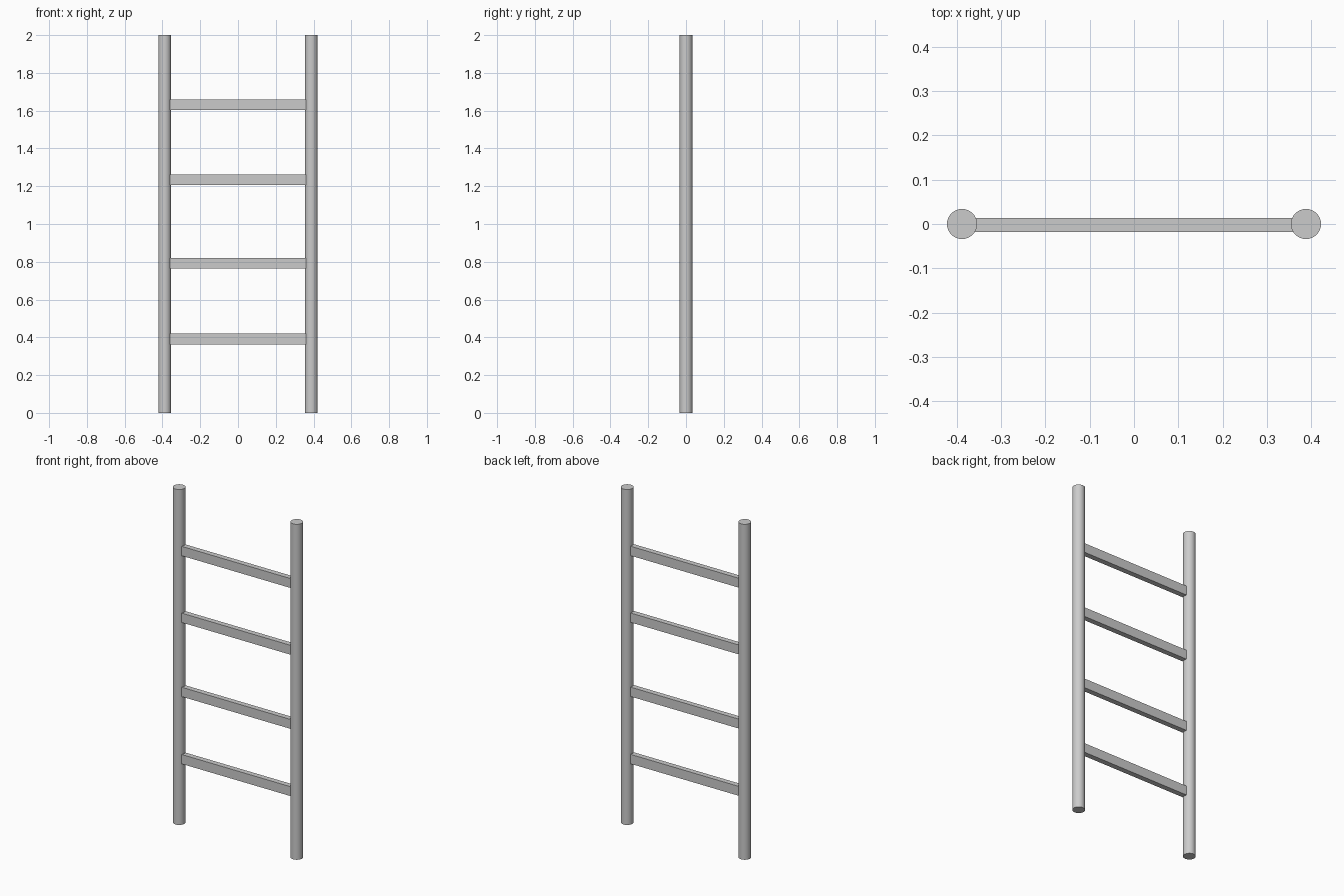
import bpy

if "Cube" in bpy.data.objects:
    bpy.data.objects.remove(bpy.data.objects["Cube"])

RAIL_X, RAIL_R, HEIGHT = 0.388, 0.034, 2.0
RUNG_Y, RUNG_T, RUNG_H, RUNG_LEN = -0.002, 0.032, 0.056, 0.73


def add_rail(name, x):
    bpy.ops.mesh.primitive_cylinder_add(vertices=32, radius=RAIL_R, depth=HEIGHT,
                                        location=(x, 0, HEIGHT / 2))
    bpy.context.object.name = name
    bpy.ops.object.shade_smooth_by_angle()


def add_rung(name, z):
    bpy.ops.mesh.primitive_cube_add(size=1, location=(0, RUNG_Y, z))
    rung = bpy.context.object
    rung.name = name
    rung.scale = (RUNG_LEN, RUNG_T, RUNG_H)
    bpy.ops.object.transform_apply(location=False, rotation=False, scale=True)


# Round side rails
add_rail("left_rail", -RAIL_X)
add_rail("right_rail", RAIL_X)

# Flat rungs, ends set slightly into the rails
for i, z in enumerate((0.391, 0.792, 1.234, 1.632), 1):
    add_rung(f"rung_{i}", z)
